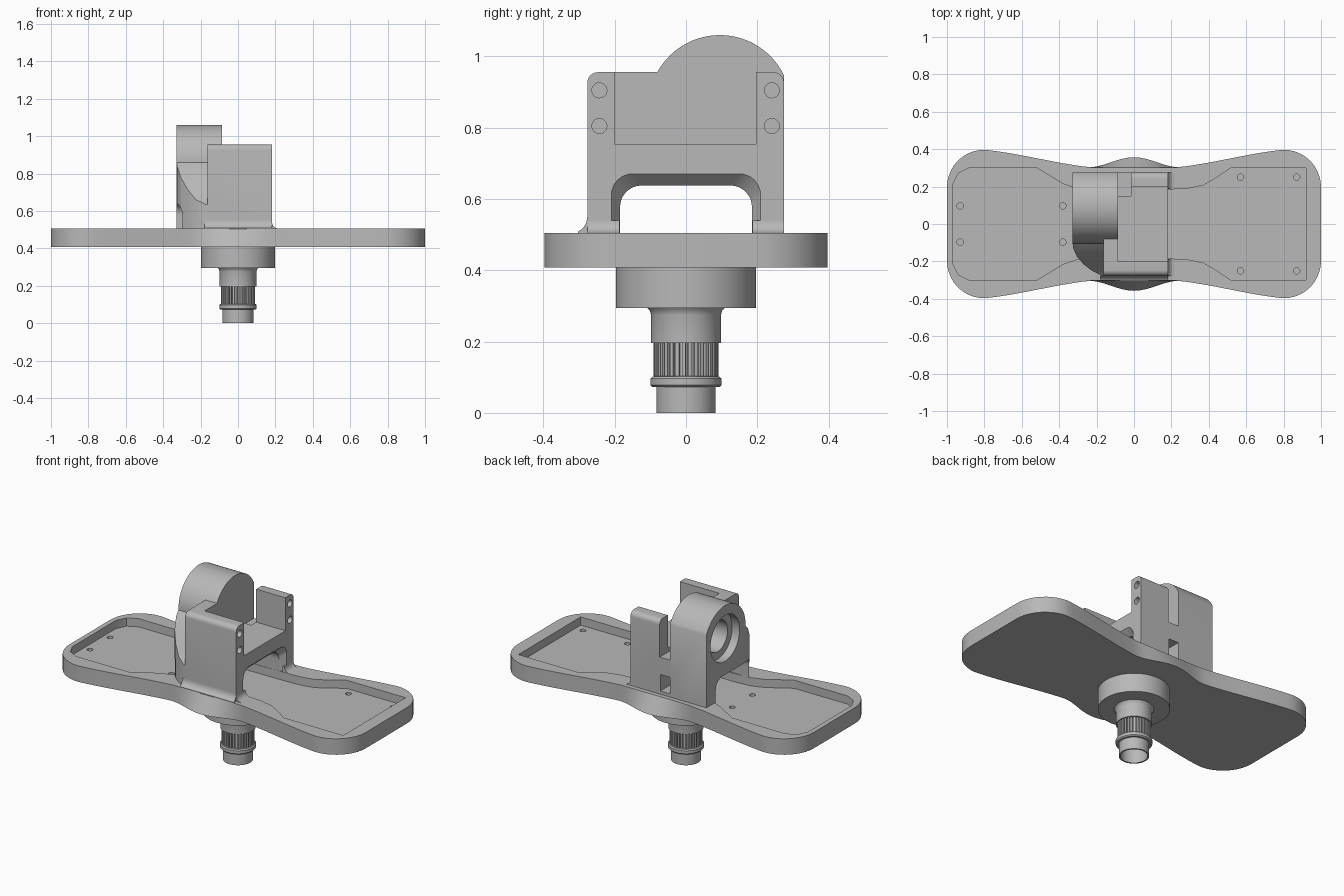
import bpy, bmesh, math
from mathutils import Vector

if "Cube" in bpy.data.objects:
    bpy.data.objects.remove(bpy.data.objects["Cube"])

gray = bpy.data.materials.new("light_gray")
gray.diffuse_color = (0.48, 0.48, 0.48, 1)
gray.use_nodes = True
gray.node_tree.nodes["Principled BSDF"].inputs["Base Color"].default_value = gray.diffuse_color


def make(name, bm):
    bmesh.ops.recalc_face_normals(bm, faces=bm.faces)
    me = bpy.data.meshes.new(name)
    bm.to_mesh(me)
    bm.free()
    ob = bpy.data.objects.new(name, me)
    bpy.context.collection.objects.link(ob)
    me.materials.append(gray)
    return ob


def loft(name, ring_a, ring_b):
    """Closed solid between two matching rings of 3D points."""
    bm = bmesh.new()
    a = [bm.verts.new(p) for p in ring_a]
    b = [bm.verts.new(p) for p in ring_b]
    n = len(a)
    for i in range(n):
        j = (i + 1) % n
        bm.faces.new((a[i], a[j], b[j], b[i]))
    bm.faces.new(a[::-1])
    bm.faces.new(b)
    return make(name, bm)


def place(axis, p, t):
    u, v = p
    return {"x": (t, u, v), "y": (u, t, v), "z": (u, v, t)}[axis]


def prism(name, pts, axis, lo, hi):
    return loft(name, [place(axis, p, lo) for p in pts], [place(axis, p, hi) for p in pts])


def box(name, x, y, z):
    return prism(name, [(x[0], y[0]), (x[1], y[0]), (x[1], y[1]), (x[0], y[1])], "z", *z)


def arc(cx, cy, r, a0, a1, n=10):
    angs = [math.radians(a0 + (a1 - a0) * i / n) for i in range(n + 1)]
    return [(cx + r * math.cos(a), cy + r * math.sin(a)) for a in angs]


def cylinder(name, axis, c, r, lo, hi, n=48):
    return prism(name, arc(*c, r, 0, 360, n)[:-1], axis, lo, hi)


def boolean(ob, other, op="DIFFERENCE"):
    mod = ob.modifiers.new("cut", "BOOLEAN")
    mod.operation, mod.object, mod.solver = op, other, "EXACT"
    dg = bpy.context.evaluated_depsgraph_get()
    dg.update()
    me = bpy.data.meshes.new_from_object(ob.evaluated_get(dg))
    ob.modifiers.clear()
    ob.data = me
    bpy.data.objects.remove(other)


def lathe(name, profile, n=64):
    """Closed (radius, z) loop turned around z."""
    bm = bmesh.new()
    rings = [[bm.verts.new((r * math.cos(k * math.tau / n), r * math.sin(k * math.tau / n), z))
              for k in range(n)] for r, z in profile]
    for a, b in zip(rings, rings[1:]):
        for k in range(n):
            j = (k + 1) % n
            bm.faces.new((a[k], a[j], b[j], b[k]))
    bm.faces.new(rings[0])
    bm.faces.new(rings[-1])
    return make(name, bm)


# Base plate: waisted outline whose lower edge bulges around the hub
def half_width(x, bulge):
    x = abs(x)
    t = min(max((x - 0.22) / 0.58, 0), 1)
    w = 0.302 + 0.095 * (0.6 * t + 0.4 * t * t * (3 - 2 * t))
    if x < 0.25:
        w += bulge * (0.5 + 0.5 * math.cos(math.pi * x / 0.25))
    return w


def outline(z, bulge):
    top = arc(0.8, 0.197, 0.2, 0, 90)
    top += [(0.8 - 1.6 * i / 48, half_width(0.8 - 1.6 * i / 48, bulge)) for i in range(1, 48)]
    top += arc(-0.8, 0.197, 0.2, 90, 180)
    return [(x, y, z) for x, y in top] + [(x, -y, z) for x, y in reversed(top)]


plate = loft("base_plate", outline(0.408, 0.055), outline(0.505, 0.0))

# Tray pocket running under the bracket
edge = [(0.92, 0.3), (0.52, 0.3), (0.43, 0.24), (0.37, 0.207), (0.29, 0.19), (0.2, 0.185),
        (-0.2, 0.18), (-0.3, 0.187), (-0.38, 0.215), (-0.52, 0.3), (-0.88, 0.3), (-0.94, 0.27), (-0.97, 0.21)]
pocket = edge + [(x, -y) for x, y in reversed(edge)]
boolean(plate, prism("pocket_cutter", pocket, "z", 0.455, 0.6))

# Screw holes in the tray floor
for x, y in ((-0.93, 0.097), (-0.38, 0.097), (0.57, 0.25), (0.87, 0.25)):
    for s in (-1, 1):
        boolean(plate, cylinder("hole_cutter", "z", (x, s * y), 0.017, 0.425, 0.6, 20))

# Bracket block with rounded upper corners
profile = ([(-0.277, 0.49), (0.275, 0.49)] + arc(0.245, 0.926, 0.03, 0, 90, 6)
           + arc(-0.247, 0.926, 0.03, 90, 180, 6))
bracket = prism("bracket", profile, "x", -0.163, 0.182)
boolean(bracket, box("notch_cutter", (-0.085, 0.3), (-0.2, 0.197), (0.755, 1.2)))
boolean(bracket, box("back_cutter", (-0.3, -0.015), (0.15, 0.4), (0.73, 1.2)))

# Bearing housing: round top, sloped front, rounded front corner
housing_pts = ([(-0.277, 0.49), (0.275, 0.49)] + arc(0.095, 0.86, 0.2, 25.8, 180, 40)
               + [(-0.14, 0.825), (-0.18, 0.77), (-0.225, 0.7), (-0.25, 0.66), (-0.277, 0.635)])
housing = prism("housing", housing_pts, "x", -0.33, -0.085)
plan = ([(0.0, -0.29), (0.0, 0.3), (-0.35, 0.3), (-0.35, -0.09)]
        + [(-0.33, -0.09), (-0.325, -0.13), (-0.305, -0.175), (-0.27, -0.215), (-0.225, -0.25), (-0.17, -0.278)])
boolean(housing, prism("plan_cutter", plan, "z", 0.4, 1.2), "INTERSECT")
boolean(bracket, housing, "UNION")


# Arched tunnel through the bracket, flared on its open side
def tunnel(x, hw, top):
    pts = ([(-hw, 0.4), (hw, 0.4)] + arc(hw - 0.06, top - 0.06, 0.06, 0, 90, 8)
           + arc(-hw + 0.06, top - 0.06, 0.06, 90, 180, 8))
    return [(x, y, z) for y, z in pts]


boolean(bracket, loft("tunnel_cutter", tunnel(-0.5, 0.185, 0.638), tunnel(0.3, 0.185, 0.638)))
boolean(bracket, loft("flare_cutter", tunnel(0.145, 0.184, 0.637), tunnel(0.19, 0.215, 0.678)))

# Back window, stepped bearing seat and arm screw holes
boolean(bracket, box("window_cutter", (-0.085, -0.02), (0.1, 0.4), (0.525, 0.625)))
boolean(bracket, cylinder("seat_cutter", "x", (0.095, 0.86), 0.14, -0.5, -0.28))
boolean(bracket, cylinder("bore_cutter", "x", (0.095, 0.86), 0.095, -0.5, -0.15))
for y in (-0.243, 0.241):
    for z in (0.805, 0.905):
        boolean(bracket, cylinder("hole_cutter", "x", (y, z), 0.021, 0.09, 0.3, 24))

# Fillets where the bracket meets the plate
front = [(-0.27, 0.495), (-0.27, 0.55)] + arc(-0.322, 0.55, 0.045, 0, -65, 6) + [(-0.301, 0.495)]
prism("front_fillet", front, "x", -0.18, 0.182)
side = [(0.17, 0.495), (0.17, 0.54)] + arc(0.217, 0.54, 0.035, 180, 270, 6) + [(0.217, 0.495)]
for label, lo, hi in (("front", -0.277, -0.187), ("back", 0.187, 0.275)):
    prism(label + "_arm_fillet", side, "y", lo, hi)

# Hub disc and hollow stem
lathe("hub_disc", [(0.197, 0.295), (0.197, 0.415)])
lathe("stem", [(0.074, 0.24), (0.074, 0.0), (0.083, 0.0), (0.083, 0.072), (0.094, 0.072), (0.1, 0.078),
               (0.1, 0.096), (0.094, 0.102), (0.082, 0.104), (0.082, 0.196), (0.098, 0.196),
               (0.098, 0.275), (0.102, 0.288), (0.112, 0.298)])

# Splined collar on the stem
teeth = 32
ring = []
for k in range(teeth):
    for f, r in ((0.0, 0.08), (0.25, 0.08), (0.35, 0.091), (0.9, 0.091)):
        a = (k + f) * math.tau / teeth
        ring.append((r * math.cos(a), r * math.sin(a)))
collar = prism("splined_collar", ring, "z", 0.103, 0.197)
boolean(collar, cylinder("collar_cutter", "z", (0, 0), 0.077, 0.0, 0.3))

# Smooth curved surfaces, keep hard edges
for ob in bpy.context.scene.objects:
    ob.select_set(True)
    bpy.context.view_layer.objects.active = ob
bpy.ops.object.shade_smooth_by_angle(angle=math.radians(28))
